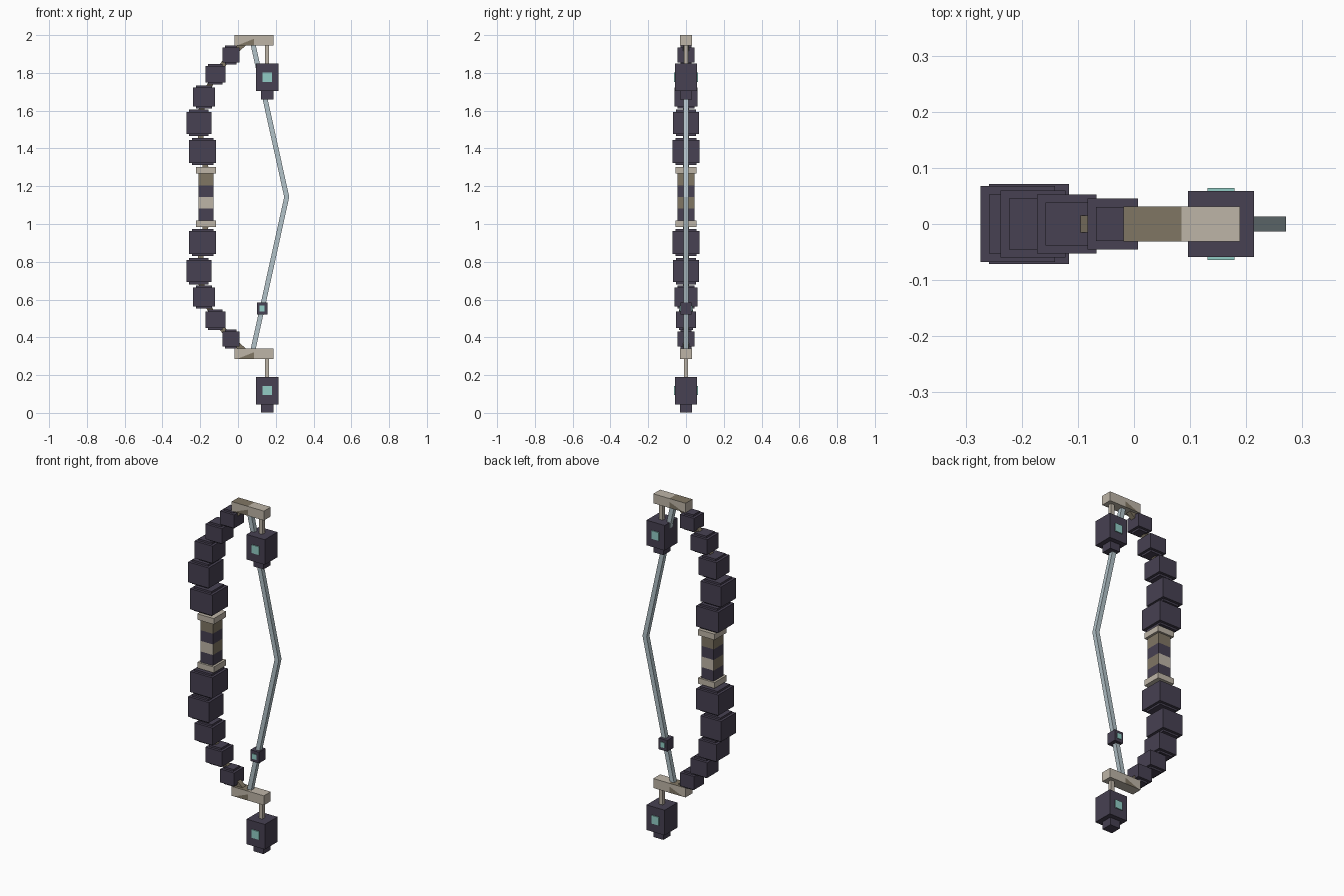
import bpy, bmesh
from mathutils import Vector

if "Cube" in bpy.data.objects:
    bpy.data.objects.remove(bpy.data.objects["Cube"], do_unlink=True)


def material(name, rgb):
    linear = [((c / 255 + 0.055) / 1.055) ** 2.4 for c in rgb] + [1]
    m = bpy.data.materials.new(name)
    m.use_nodes = True
    m.diffuse_color = linear
    m.node_tree.nodes["Principled BSDF"].inputs["Base Color"].default_value = linear
    return m


DARK = material("dark violet stone", (71, 65, 82))
PALE = material("pale wood", (190, 181, 167))
OLIVE = material("olive wood", (128, 118, 100))
TEAL = material("teal gem", (146, 206, 198))
CORD = material("pale cord", (178, 194, 200))

MID = 1.143   # height of the mirror plane between the two limbs


def finish(name, bm, mats):
    bmesh.ops.recalc_face_normals(bm, faces=bm.faces)
    mesh = bpy.data.meshes.new(name)
    bm.to_mesh(mesh)
    bm.free()
    for m in mats:
        mesh.materials.append(m)
    obj = bpy.data.objects.new(name, mesh)
    bpy.context.collection.objects.link(obj)
    return obj


def add_box(bm, centre, size):
    verts = bmesh.ops.create_cube(bm, size=1)["verts"]
    for v in verts:
        v.co = Vector(centre) + v.co * Vector(size)


def box(name, centre, size, mats, cuts=(), rule=None):
    """Box, optionally cut by planes (point, normal) and coloured by a rule."""
    bm = bmesh.new()
    add_box(bm, centre, size)
    for point, normal in cuts:
        bmesh.ops.bisect_plane(bm, geom=bm.verts[:] + bm.edges[:] + bm.faces[:],
                               plane_co=point, plane_no=normal)
    bm.normal_update()
    if rule:
        for f in bm.faces:
            f.material_index = rule(f.calc_center_median(), f.normal)
    return finish(name, bm, mats)


def bar(name, points, width, mat):
    """Square bar swept along a path in the xz plane, with mitred corners."""
    pts = [Vector((x, 0, z)) for x, z in points]
    bm = bmesh.new()
    rings = []
    for i, p in enumerate(pts):
        before = (p - pts[i - 1]).normalized() if i else None
        after = (pts[i + 1] - p).normalized() if i + 1 < len(pts) else None
        along = ((before or after) + (after or before)).normalized()
        side = Vector((along.z, 0, -along.x)) / along.dot(after or before)
        depth = Vector((0, 1, 0))
        rings.append([bm.verts.new(p + (side * a + depth * b) * width / 2)
                      for a, b in ((-1, -1), (1, -1), (1, 1), (-1, 1))])
    for r, s in zip(rings, rings[1:]):
        for k in range(4):
            bm.faces.new((r[k], r[k - 3], s[k - 3], s[k]))
    bm.faces.new(rings[0])
    bm.faces.new(rings[-1])
    finish(name, bm, [mat])


# Limb blocks: x, z, width, depth, total height
blocks = [(-0.187, 1.384, 0.143, 0.143, 0.142),
          (-0.207, 1.535, 0.133, 0.135, 0.140),
          (-0.180, 1.673, 0.116, 0.120, 0.122),
          (-0.120, 1.793, 0.106, 0.106, 0.110),
          (-0.038, 1.895, 0.090, 0.090, 0.100)]

for half, sign in (("upper", 1), ("lower", -1)):
    def flip(z):
        return MID + sign * (z - MID)

    for n, (x, z, w, d, h) in enumerate(blocks, 1):
        bm = bmesh.new()
        add_box(bm, (x, 0, flip(z)), (w, d, h - 0.022))
        add_box(bm, (x, 0, flip(z)), (w - 0.03, d - 0.03, h))
        finish(f"{half}_limb_block_{n}", bm, [DARK])

    # Core running through the blocks
    path = [(-0.17, 1.29)] + [b[:2] for b in blocks] + [(0.03, 1.955)]
    bar(f"{half}_limb_core", [(x, flip(z)) for x, z in path], 0.03, OLIVE)

    # Grip collar
    box(f"{half}_grip_collar", (-0.17, 0, flip(1.284)), (0.106, 0.112, 0.034), [PALE])

    # Crossbar at the limb tip
    tip = flip(1.9725)

    def tip_rule(c, n):
        if n.z > 0.5:
            return int(c.x < 0.085)
        return int(abs(n.y) > 0.5 and c.x < 0.07 and c.z < tip - 0.008)

    box(f"{half}_tip_crossbar", (0.085, 0, tip), (0.208, 0.063, 0.055), [PALE, OLIVE],
        [((0.085, 0, 0), (1, 0, 0)), ((0.065, 0, tip), (-0.4, 0, 1))], tip_rule)

    # Hanging weight with rod, foot and gems
    top = tip - 0.0275
    box(f"{half}_weight_rod", (0.154, 0, top - 0.055), (0.022, 0.022, 0.11), [PALE])
    box(f"{half}_weight", (0.155, 0, top - 0.168), (0.117, 0.117, 0.146), [DARK])
    box(f"{half}_weight_foot", (0.155, 0, top - 0.26), (0.064, 0.064, 0.05), [DARK])
    for side, y in (("front", -1), ("back", 1)):
        box(f"{half}_weight_{side}_gem", (0.155, y * 0.06, top - 0.168),
            (0.048, 0.008, 0.048), [TEAL])

# Grip with four wrapped bands
LOW, BAND = 1.019, 0.062


def grip_rule(c, n):
    band = int((c.z - LOW) / BAND)
    if band == 3:
        return 2
    if band == 1:
        return 1 if abs(n.y) > 0.5 else 2
    return 0


box("grip", (-0.17, 0, MID), (0.08, 0.09, 4 * BAND), [DARK, PALE, OLIVE],
    [((0, 0, LOW + k * BAND), (0, 0, 1)) for k in (1, 2, 3)], grip_rule)

# Drawn string with a small bead
bar("string", [(0.08, 1.95), (0.258, MID), (0.08, 2 * MID - 1.95)], 0.026, CORD)
box("string_bead", (0.128, 0, 0.553), (0.055, 0.06, 0.065), [DARK])
for side, y in (("front", -1), ("back", 1)):
    box(f"string_bead_{side}_gem", (0.128, y * 0.031, 0.553), (0.027, 0.006, 0.03), [TEAL])
